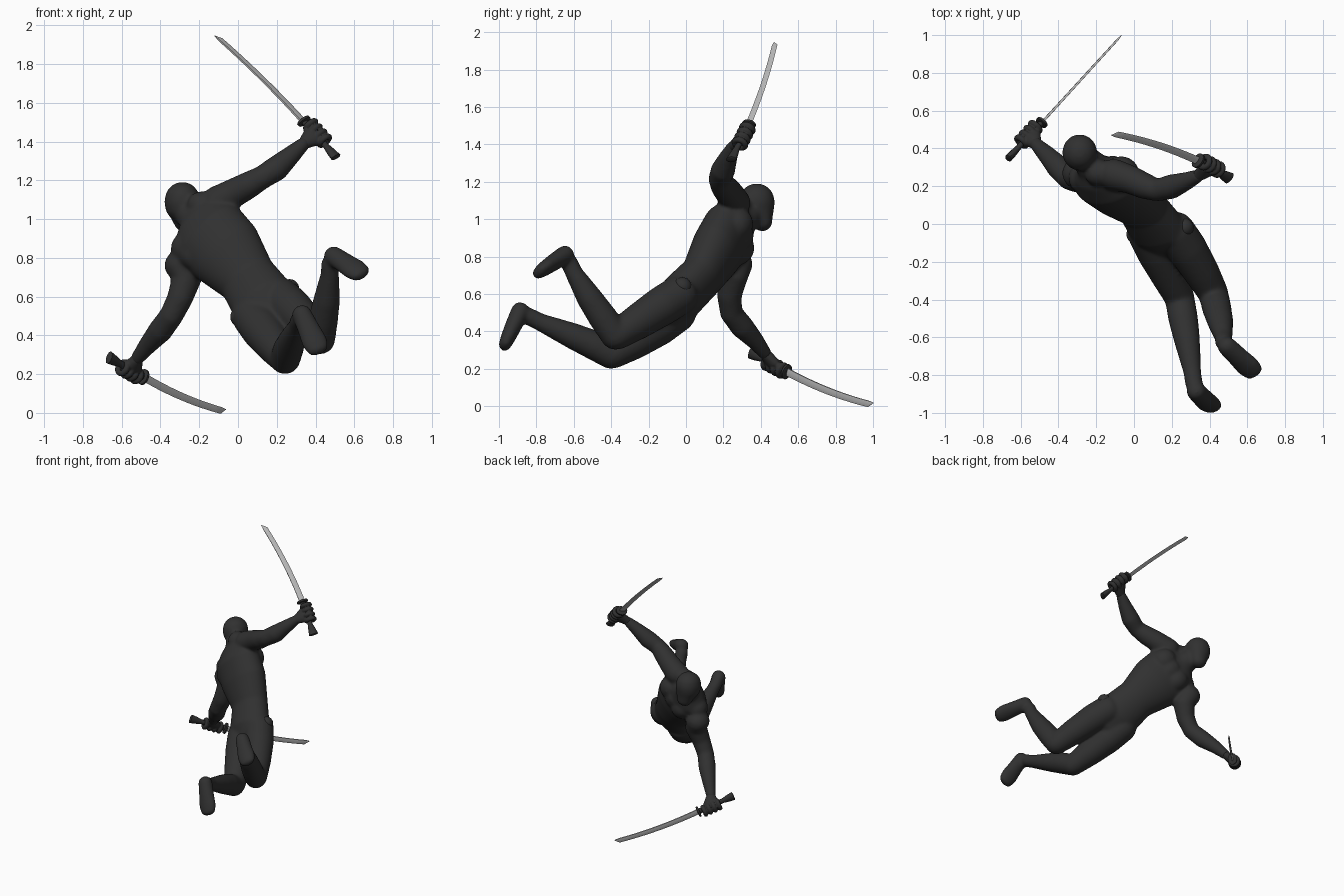
import bpy, bmesh, math
from mathutils import Vector as V

if "Cube" in bpy.data.objects:
    bpy.data.objects.remove(bpy.data.objects["Cube"])


def material(name, c):
    m = bpy.data.materials.new(name)
    m.diffuse_color = (*c, 1)
    m.use_nodes = True
    m.node_tree.nodes["Principled BSDF"].inputs["Base Color"].default_value = m.diffuse_color
    return m


DARK = material("charcoal suit", (0.03, 0.03, 0.03))
STEEL = material("blade steel", (0.5, 0.5, 0.5))


def finish(bm, name, mat, angle=180, fuse=0, soften=0):
    bmesh.ops.recalc_face_normals(bm, faces=bm.faces)
    me = bpy.data.meshes.new(name)
    bm.to_mesh(me)
    bm.free()
    me.materials.append(mat)
    ob = bpy.data.objects.new(name, me)
    bpy.context.collection.objects.link(ob)
    for o in bpy.context.selected_objects:
        o.select_set(False)
    ob.select_set(True)
    bpy.context.view_layer.objects.active = ob
    bpy.ops.object.shade_smooth_by_angle(angle=math.radians(angle))
    if fuse:                                   # melt overlapping pieces together
        r = ob.modifiers.new("fuse", 'REMESH')
        r.mode = 'VOXEL'
        r.voxel_size = fuse
        r.use_smooth_shade = True
        s = ob.modifiers.new("soften", 'SMOOTH')
        s.factor = 0.5
        s.iterations = soften


def skin_rings(bm, rings):
    """Join rings of vertex positions into a closed skin."""
    vs = [[bm.verts.new(p) for p in r] for r in rings]
    n = len(vs[0])
    for a, b in zip(vs, vs[1:]):
        for i in range(n):
            bm.faces.new((a[i], a[(i + 1) % n], b[(i + 1) % n], b[i]))
    bm.faces.new(vs[0])
    bm.faces.new(vs[-1])


def loft(bm, secs, side=(1, 0, 0), side_end=None, cap=0.9, n=20):
    """Elliptical loft through (x, y, z, half width, half depth) with rounded ends."""
    secs = [(V(s[:3]), s[3], s[4] if len(s) > 4 else s[3]) for s in secs]
    s0, s1 = V(side), V(side_end or side)
    last = len(secs) - 1
    rings = []
    for i, (c, w, d) in enumerate(secs):
        ax = (secs[min(i + 1, last)][0] - secs[max(i - 1, 0)][0]).normalized()
        u = s0.lerp(s1, i / last)
        u = (u - ax * u.dot(ax)).normalized()
        f = ax.cross(u)
        steps = [(0, 1)]
        if i in (0, last):
            sg = -1 if i == 0 else 1
            r = min(w, d) * cap
            steps = [(sg * r * math.sin(a), math.cos(a)) for a in (0, 0.45, 0.9, 1.3)]
            if i == 0:
                steps.reverse()
        for off, k in steps:
            rings.append([c + ax * off + u * (w * k * math.cos(t)) + f * (d * k * math.sin(t))
                          for t in (2 * math.pi * j / n for j in range(n))])
    skin_rings(bm, rings)


def finger(bm, c, axis, major, minor):
    """A finger closed round the grip."""
    u = axis.orthogonal().normalized()
    f = axis.cross(u)
    grid = []
    for i in range(16):
        a = 2 * math.pi * i / 16
        r = u * math.cos(a) + f * math.sin(a)
        grid.append([bm.verts.new(c + r * (major + minor * math.cos(b)) + axis * (minor * math.sin(b)))
                     for b in (2 * math.pi * j / 8 for j in range(8))])
    for i in range(16):
        for j in range(8):
            k, l = (i + 1) % 16, (j + 1) % 8
            bm.faces.new((grid[i][j], grid[k][j], grid[k][l], grid[i][l]))


def hand(name, wrist, pommel, guard):
    wrist, pommel, guard = V(wrist), V(pommel), V(guard)
    bm = bmesh.new()
    ax = (guard - pommel).normalized()
    mid = pommel.lerp(guard, 0.62)
    away = (mid - wrist).normalized()
    palm = wrist.lerp(mid, 0.75)
    loft(bm, [(*wrist, 0.033, 0.03), (*palm, 0.058, 0.033)], ax)
    for k in (-1.5, -0.5, 0.5, 1.5):
        finger(bm, mid + ax * (0.038 * k) + away * 0.014, ax, 0.031, 0.0165)
    th = mid + ax * 0.075                      # thumb
    loft(bm, [(*palm, 0.022), (*(palm.lerp(th, 0.7) - away * 0.01), 0.02), (*th, 0.017)], away)
    finish(bm, name, DARK, fuse=0.005, soften=3)


def sword(name, pommel, guard, tip, bulge, amount):
    pommel, guard, tip = V(pommel), V(guard), V(tip)
    d = (tip - guard).normalized()
    w = V(bulge)
    w = (w - d * w.dot(d)).normalized()
    n = d.cross(w)
    # curved blade with ridge and cutting edge
    bm = bmesh.new()
    rings = []
    for t, k in [(i / 12 * 0.95, 1 - 0.015 * i) for i in range(13)] + [(1, 0.06)]:
        p = guard.lerp(tip, t) + w * (amount * 4 * t * (1 - t))
        h = 0.021 * k
        if k < 0.1:
            p -= w * 0.012
        rings.append([p - w * h - n * 0.006 * k, p + w * h * 0.2 - n * 0.007 * k, p + w * h,
                      p + w * h * 0.2 + n * 0.007 * k, p - w * h + n * 0.006 * k])
    skin_rings(bm, rings)
    finish(bm, name + "_blade", STEEL, 25)
    # grip with flared pommel
    bm = bmesh.new()
    q = [pommel.lerp(guard, t) for t in (-0.03, 0.12, 0.28, 0.6, 1)]
    loft(bm, [(*p, a, b) for p, a, b in zip(q, (0.034, 0.028, 0.018, 0.019, 0.022),
                                          (0.02, 0.019, 0.015, 0.015, 0.016))], w, cap=0.2, n=12)
    finish(bm, name + "_grip", DARK, 40)
    # guard plate
    bm = bmesh.new()
    g = (guard - pommel).normalized() * 0.006
    loft(bm, [(*(guard - g), 0.042, 0.034), (*(guard + g), 0.042, 0.034)], w, cap=0.1)
    finish(bm, name + "_guard", DARK, 40)


# sword end points and wrists
UP = ((0.50, 0.245, 1.325), (0.34, 0.335, 1.505))
LOW = ((-0.66, 0.353, 0.283), (-0.488, 0.537, 0.185))
WRIST_R, WRIST_L = (0.34, 0.255, 1.39), (-0.52, 0.425, 0.28)

body = bmesh.new()
# torso, pelvis to neck
loft(body, [(0.17, -0.09, 0.51, 0.112, 0.088), (0.13, -0.035, 0.575, 0.17, 0.118),
            (0.05, 0.08, 0.69, 0.153, 0.113), (-0.06, 0.16, 0.825, 0.2, 0.135),
            (-0.15, 0.22, 0.92, 0.207, 0.137), (-0.195, 0.27, 0.975, 0.175, 0.11),
            (-0.23, 0.31, 1.01, 0.08, 0.075)], (0.89, 0, 0.45), (0.51, -0.05, 0.86), n=32)
# neck, skull and jaw
loft(body, [(-0.2, 0.28, 0.98, 0.095), (-0.27, 0.36, 1.04, 0.07)])
loft(body, [(-0.288, 0.38, 1.075, 0.092, 0.096), (-0.287, 0.378, 1.1, 0.093, 0.097)], cap=1)
loft(body, [(-0.273, 0.41, 0.982, 0.059, 0.053), (-0.283, 0.395, 1.05, 0.082, 0.079)], cap=0.9)
# chest, shoulder-blade and neck-side muscles
for x, y, z, r in ((-0.055, 0.265, 0.965, 0.088), (-0.16, 0.275, 0.835, 0.085), (-0.1, 0.27, 0.9, 0.085),
                   (-0.25, 0.235, 0.84, 0.087), (-0.215, 0.19, 0.81, 0.085), (-0.18, 0.265, 1.06, 0.073)):
    loft(body, [(x, y, z, r), (x - 0.015, y + 0.01, z + 0.015, r)])
# raised right arm and lowered left arm
loft(body, [(-0.11, 0.262, 1.085, 0.085), (-0.02, 0.235, 1.135, 0.076), (0.06, 0.2, 1.178, 0.07),
            (0.125, 0.18, 1.215, 0.061), (0.2, 0.198, 1.262, 0.066), (0.28, 0.228, 1.335, 0.049),
            (*WRIST_R, 0.036)], (0, 1, 0))
loft(body, [(-0.295, 0.27, 0.765, 0.088), (-0.265, 0.25, 0.69, 0.08), (-0.3, 0.232, 0.59, 0.067),
            (-0.345, 0.242, 0.5, 0.062), (-0.4, 0.3, 0.425, 0.064), (-0.465, 0.37, 0.35, 0.049),
            (*WRIST_L, 0.036)], (0, 1, 0))
# legs: thigh, knee, calf, ankle
loft(body, [(0.215, -0.035, 0.595, 0.107), (0.28, -0.13, 0.535, 0.107), (0.36, -0.26, 0.45, 0.095),
            (0.422, -0.37, 0.38, 0.08)])
loft(body, [(0.422, -0.375, 0.375, 0.079), (0.438, -0.445, 0.475, 0.078), (0.458, -0.52, 0.585, 0.069),
            (0.474, -0.6, 0.715, 0.048), (0.475, -0.625, 0.77, 0.047)])
loft(body, [(0.07, -0.045, 0.505, 0.107), (0.125, -0.15, 0.43, 0.109), (0.19, -0.28, 0.345, 0.096),
            (0.242, -0.39, 0.28, 0.08)])
loft(body, [(0.242, -0.395, 0.275, 0.079), (0.26, -0.5, 0.33, 0.079), (0.28, -0.61, 0.378, 0.07),
            (0.308, -0.78, 0.45, 0.048), (0.318, -0.85, 0.485, 0.047)])
# feet, heel to toe
for heel, toe, side in (((0.49, -0.645, 0.812), (0.632, -0.782, 0.72), (0.55, 0.6, 0.55)),
                        ((0.328, -0.885, 0.512), (0.412, -0.968, 0.33), (0.95, 0.1, 0.29))):
    h, t = V(heel), V(toe)
    loft(body, [(*h, 0.052, 0.05), (*h.lerp(t, 0.45), 0.059, 0.046), (*h.lerp(t, 0.8), 0.068, 0.04),
                (*t, 0.059, 0.034)], side)
finish(body, "body", DARK, fuse=0.009, soften=20)

hand("right_hand", WRIST_R, *UP)
hand("left_hand", WRIST_L, *LOW)

# round hip joints
for name, c in (("right_hip_joint", (0.266, -0.02, 0.64)), ("left_hip_joint", (0.01, -0.055, 0.495))):
    bm = bmesh.new()
    bmesh.ops.create_uvsphere(bm, u_segments=24, v_segments=14, radius=0.05)
    bmesh.ops.translate(bm, verts=bm.verts, vec=c)
    finish(bm, name, DARK)

sword("raised_sword", *UP, (-0.115, 0.48, 1.95), (0.45, 0.85, 0.4), 0.016)
sword("lowered_sword", *LOW, (-0.065, 1.0, 0.006), (0, 0, -1), 0.017)
